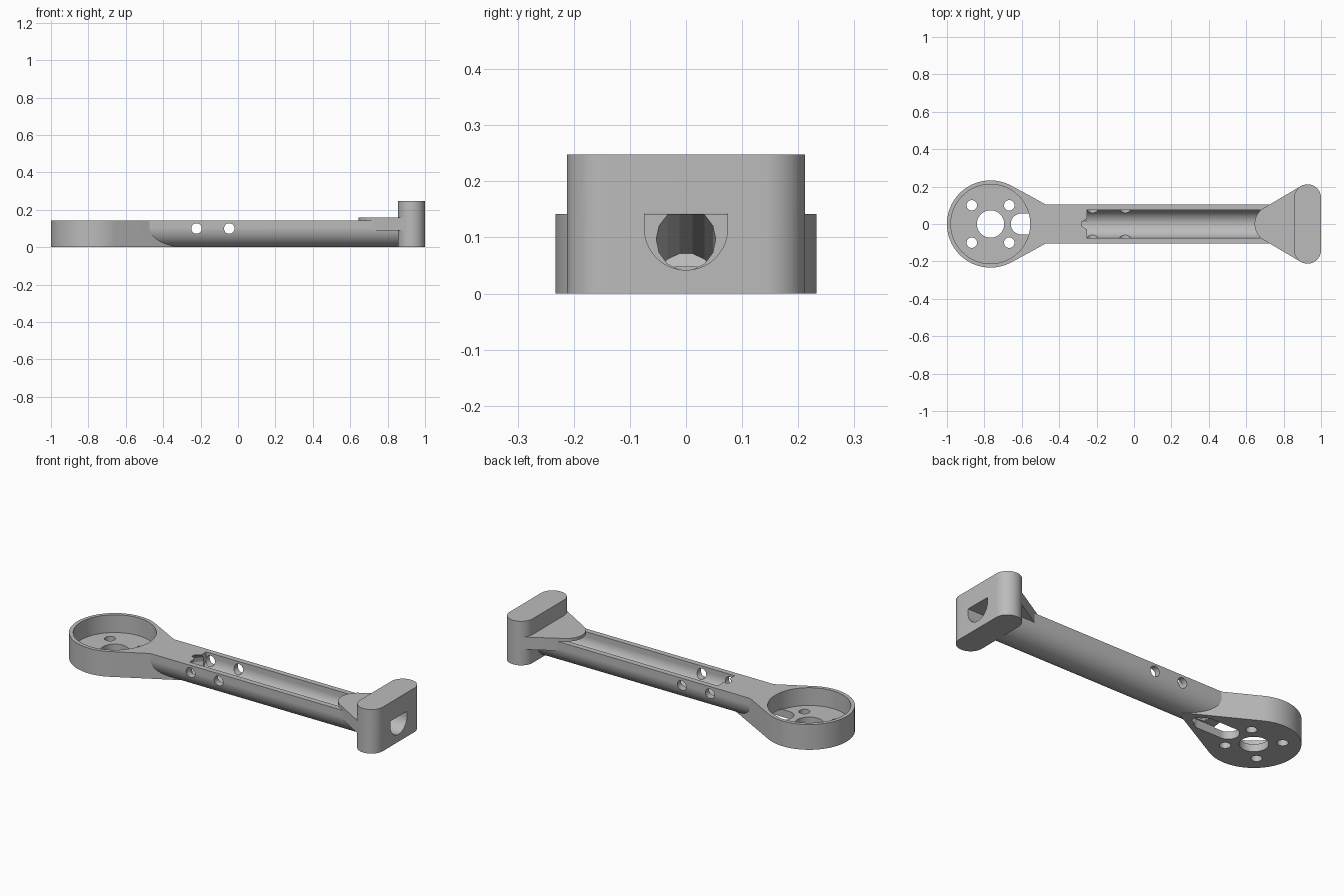
import bpy, bmesh
from math import cos, sin, pi, radians
from mathutils import Vector, geometry

if "Cube" in bpy.data.objects:
    bpy.data.objects.remove(bpy.data.objects["Cube"])

grey = bpy.data.materials.new("plain grey")
grey.use_nodes = True
colour = (0.5, 0.5, 0.5, 1)
grey.diffuse_color = colour
grey.node_tree.nodes["Principled BSDF"].inputs["Base Color"].default_value = colour


def circle(x, y, r, n=96):
    return [(x + r * cos(2 * pi * i / n), y + r * sin(2 * pi * i / n)) for i in range(n)]


def hull(points):
    return [points[i] for i in geometry.convex_hull_2d([Vector(p) for p in points])]


def prism(name, outline, start, end, place=lambda u, v, w: (u, v, w)):
    """Extrude a 2D outline from start to end along the axis chosen by place."""
    bm = bmesh.new()
    face = bm.faces.new([bm.verts.new(place(u, v, start)) for u, v in outline])
    move = Vector(place(0, 0, end)) - Vector(place(0, 0, start))
    new = bmesh.ops.extrude_face_region(bm, geom=[face])["geom"]
    bmesh.ops.translate(bm, vec=move, verts=[g for g in new if isinstance(g, bmesh.types.BMVert)])
    bmesh.ops.recalc_face_normals(bm, faces=bm.faces)
    mesh = bpy.data.meshes.new(name)
    bm.to_mesh(mesh)
    bm.free()
    mesh.materials.append(grey)
    ob = bpy.data.objects.new(name, mesh)
    bpy.context.collection.objects.link(ob)
    return ob


def combine(body, part, operation):
    """Apply a boolean and discard the tool part."""
    mod = body.modifiers.new(part.name, "BOOLEAN")
    mod.operation, mod.solver, mod.object = operation, "EXACT", part
    graph = bpy.context.evaluated_depsgraph_get()
    mesh = bpy.data.meshes.new_from_object(body.evaluated_get(graph))
    body.modifiers.clear()
    body.data = mesh
    bpy.data.objects.remove(part)


def along_x(u, v, w):
    return (w, u, v)


def along_y(u, v, w):
    return (u, w, v)


def trough_profile(r, centre, top):
    arc = [(r * cos(pi + pi * i / 48), centre + r * sin(pi + pi * i / 48)) for i in range(49)]
    return arc + [(r, top), (-r, top)]


CUP, TOP, FLOOR = -0.767, 0.142, 0.042
end_rounds = circle(0.928, 0.14, 0.072) + circle(0.928, -0.14, 0.072)

# Solid parts: teardrop cup, U-shaped arm, gusset and end plate
body = prism("motor_arm", hull(circle(CUP, 0, 0.233, 128) + [(-0.28, 0)]), 0, TOP)
solids = [
    prism("arm_beam", trough_profile(0.105, 0.105, TOP), -0.6, 0.93, along_x),
    prism("gusset", hull(circle(0.745, 0, 0.1) + end_rounds), 0.09, 0.16),
    prism("end_plate", hull(end_rounds), 0, 0.248),
]
for solid in solids:
    combine(body, solid, "UNION")

# Cup pocket, shaft hole, screw holes and cable slot
cutters = [
    prism("pocket", circle(CUP, 0, 0.212, 128), FLOOR, 0.3),
    prism("shaft_hole", circle(CUP, 0, 0.073), -0.1, 0.1),
    prism("cable_slot", hull(circle(-0.603, 0, 0.056) + circle(-0.455, 0, 0.056)), -0.1, FLOOR + 0.005),
]
for sx in (-1, 1):
    for sy in (-1, 1):
        cutters.append(prism("screw_hole", circle(CUP + sx * 0.1, sy * 0.1, 0.028, 32), -0.1, 0.1))

# Wire trough: open along the arm, roofed under the gusset
cutters.append(prism("open_trough", trough_profile(0.074, 0.116, 0.1425), -0.25, 1.1, along_x))

# Sloping wire tunnel between trough and cable slot
high, low = Vector((-0.2, 0, 0.113)), Vector((-0.48, 0, 0.022))
axis = (low - high).normalized()
side = Vector((0, 1, 0))
up = axis.cross(side)
cutters.append(prism("wire_tunnel", circle(0, 0, 0.053, 14), 0, (low - high).length,
                     lambda u, v, w: high + side * u + up * v + axis * w))

# Cross holes through both arm walls
for x in (-0.222, -0.047):
    cutters.append(prism("cross_hole", circle(x, 0.1, 0.028, 32), -0.3, 0.3, along_y))

for cutter in cutters:
    combine(body, cutter, "DIFFERENCE")

bpy.ops.object.select_all(action="DESELECT")
body.select_set(True)
bpy.context.view_layer.objects.active = body
bpy.ops.object.shade_smooth_by_angle(angle=radians(20))
